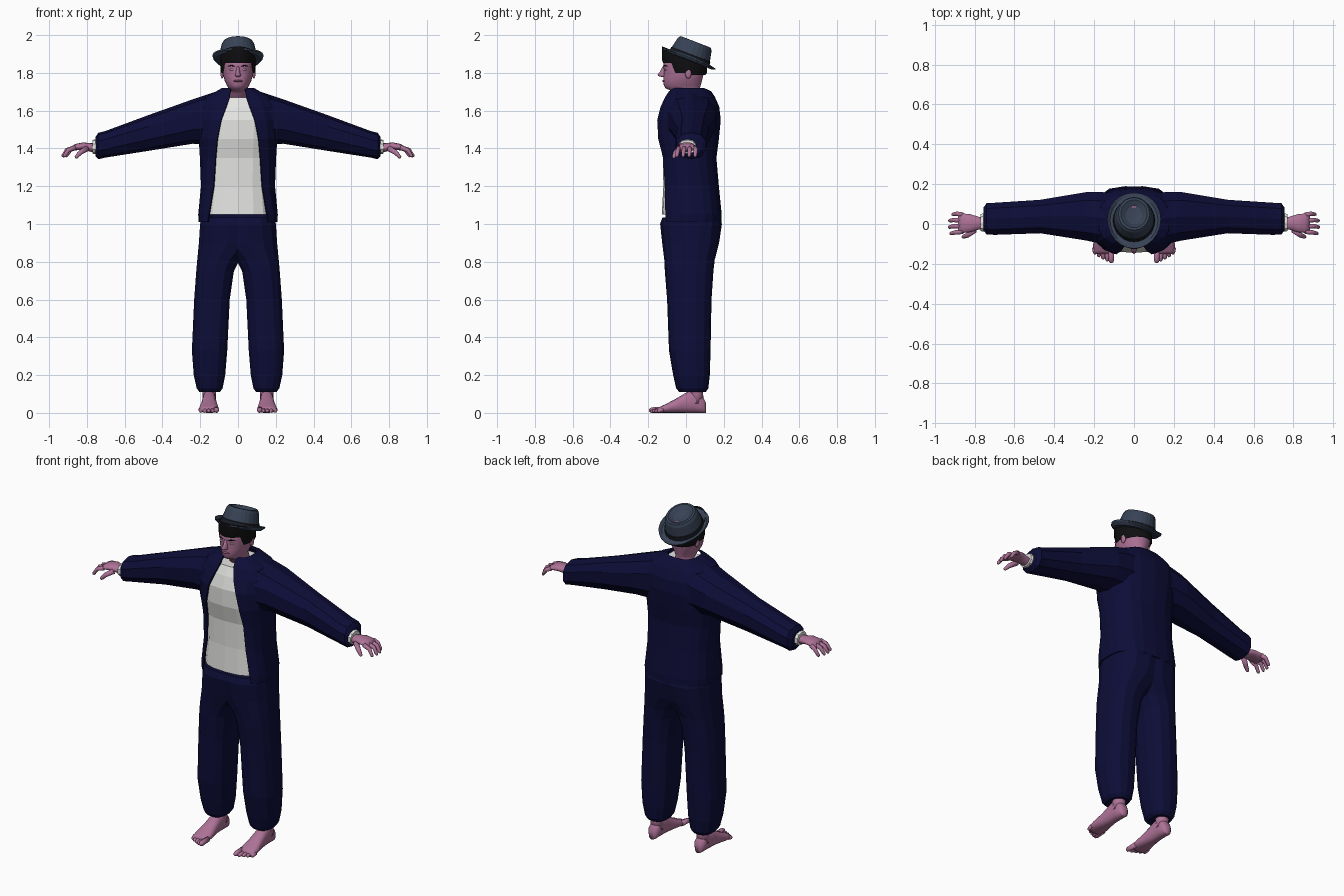
import bpy, bmesh, math
from mathutils import Vector, Matrix

if "Cube" in bpy.data.objects:
    bpy.data.objects.remove(bpy.data.objects["Cube"])


def material(name, rgb):
    m = bpy.data.materials.new(name)
    m.diffuse_color = (*rgb, 1)
    m.use_nodes = True
    m.node_tree.nodes["Principled BSDF"].inputs["Base Color"].default_value = m.diffuse_color
    return m


SKIN = material("skin", (0.42, 0.17, 0.31))
NAVY = material("navy cloth", (0.004, 0.004, 0.04))
WHITE = material("white shirt", (0.78, 0.78, 0.76))
FELT = material("hat felt", (0.038, 0.055, 0.09))
BAND = material("hat band", (0.01, 0.012, 0.018))
HAIR = material("black hair", (0.005, 0.005, 0.006))
LIP = material("lips", (0.3, 0.1, 0.19))
EYE = material("eye", (0.5, 0.42, 0.48))


def oval(n, p=1.0, start=0.0):
    """Unit superellipse (s, c) pairs; start > 0 leaves a gap at c = 1."""
    out = []
    steps = n if start == 0 else n - 1
    for i in range(n):
        t = start + (2 * math.pi - 2 * start) * i / steps
        s, c = math.sin(t), math.cos(t)
        out.append((math.copysign(abs(s) ** p, s), math.copysign(abs(c) ** p, c)))
    return out


def loft(bm, rings, closed=True, caps=True, mat=lambda k: 0):
    vs = [[bm.verts.new(c) for c in r] for r in rings]
    n = len(vs[0])
    for k in range(len(vs) - 1):
        for i in range(n if closed else n - 1):
            j = (i + 1) % n
            f = bm.faces.new((vs[k][i], vs[k][j], vs[k + 1][j], vs[k + 1][i]))
            f.material_index = mat(k)
    if caps:
        bm.faces.new(vs[0]).material_index = mat(0)
        bm.faces.new(vs[-1]).material_index = mat(len(vs) - 2)


def tube(bm, pts, radii, n=10):
    pts = [Vector(p) for p in pts]
    end = (pts[-1] - pts[-2]).normalized() * radii[-1]
    pts, radii = pts + [pts[-1] + end * 0.7, pts[-1] + end], radii + [radii[-1] * 0.7, radii[-1] * 0.2]
    rings = []
    for i, (p, r) in enumerate(zip(pts, radii)):
        d = pts[min(i + 1, len(pts) - 1)] - pts[max(i - 1, 0)]
        q = d.to_track_quat('Z', 'Y')
        rings.append([p + q @ Vector((r * s, r * c, 0)) for s, c in oval(n)])
    loft(bm, rings)


def ball(bm, loc, size):
    m = Matrix.Translation(loc) @ Matrix.Diagonal((*size, 1))
    bmesh.ops.create_uvsphere(bm, u_segments=12, v_segments=8, radius=1, matrix=m)


def finish(bm, name, mats, smooth=False, mirror=False, thick=0):
    bmesh.ops.recalc_face_normals(bm, faces=bm.faces)
    me = bpy.data.meshes.new(name)
    for f in bm.faces:
        f.smooth = smooth
    bm.to_mesh(me)
    bm.free()
    for m in mats:
        me.materials.append(m)
    ob = bpy.data.objects.new(name, me)
    bpy.context.collection.objects.link(ob)
    if thick:
        s = ob.modifiers.new("thickness", 'SOLIDIFY')
        s.thickness, s.offset = thick, 0
    if mirror:
        ob.modifiers.new("mirror", 'MIRROR').use_mirror_merge = False
    return ob


def level(z, w, yf, yb, n, p, gap=0, xc=0):
    """Horizontal ring, front at c = 1, optionally open at the front."""
    start = math.asin((gap / w) ** (1 / p)) if gap else 0
    yc, d = (yf + yb) / 2, (yb - yf) / 2
    return [(xc + w * s, yc - d * c, z) for s, c in oval(n, p, start)]


# Jacket body: z, half width, front, back, half opening
P = 0.75
body = [(1.01, .205, -.14, .185, .158), (1.05, .207, -.138, .185, .152), (1.2, .192, -.13, .17, .127),
        (1.35, .198, -.132, .157, .117), (1.45, .205, -.155, .17, .108), (1.55, .21, -.155, .18, .088),
        (1.62, .205, -.133, .172, .062), (1.67, .175, -.108, .15, .045), (1.70, .112, -.09, .13, .04),
        (1.716, .085, -.065, .095, .035)]
bm = bmesh.new()
loft(bm, [level(z, w, f, b, 17, P, g) for z, w, f, b, g in body], closed=False, caps=False)
finish(bm, "jacket_body", [NAVY], thick=.008)

# Shirt body under the jacket
bm = bmesh.new()
loft(bm, [level(z, w - .02, f + .01, b - .02, 18, P) for z, w, f, b, g in body[1:8]])
finish(bm, "shirt", [WHITE])


def across(x, zb, zt, yf, yb, n=10, p=.85):
    return [(x, (yf + yb) / 2 + (yb - yf) / 2 * s, (zt + zb) / 2 + (zt - zb) / 2 * c) for s, c in oval(n, p)]


# Sleeves
bm = bmesh.new()
loft(bm, [across(*a) for a in ((.12, 1.42, 1.70, -.115, .165), (.24, 1.425, 1.66, -.088, .165),
                               (.47, 1.388, 1.578, -.05, .125), (.70, 1.352, 1.493, -.058, .11),
                               (.74, 1.343, 1.483, -.055, .108), (.755, 1.36, 1.46, -.035, .085))])
finish(bm, "sleeves", [NAVY], mirror=True)

# Shirt cuffs
bm = bmesh.new()
loft(bm, [across(.73, 1.37, 1.455, -.04, .06), across(.77, 1.372, 1.445, -.038, .052)])
finish(bm, "shirt_cuffs", [WHITE], mirror=True)

# Trouser legs: z, inner x, outer x, front, back
legs = [(1.035, -.12, .195, -.125, .18), (1.0, -.12, .204, -.137, .19), (.9, -.1, .21, -.126, .175),
        (.81, -.01, .218, -.115, .152), (.75, .02, .223, -.112, .145), (.6, .042, .234, -.10, .135),
        (.33, .055, .246, -.09, .13), (.2, .066, .236, -.068, .126), (.13, .08, .22, -.052, .118),
        (.11, .095, .205, -.035, .105)]
bm = bmesh.new()
loft(bm, [level(z, (b - a) / 2, f, k, 14, .8, xc=(a + b) / 2) for z, a, b, f, k in legs])
finish(bm, "trouser_legs", [NAVY], mirror=True)

# Hands: palm, curled fingers, thumb
bm = bmesh.new()
loft(bm, [across(x, z - h, z + h, .004 - w, .004 + w, 14, 1) for x, z, h, w in (
    (.73, 1.40, .026, .033), (.78, 1.405, .023, .033), (.82, 1.412, .02, .046),
    (.86, 1.407, .017, .05), (.882, 1.398, .012, .046))])
for i, e in enumerate((-.002, .006, .004, -.012)):
    y = -.038 + .028 * i
    tube(bm, [(.86, y, 1.405), (.9 + e, y * 1.12, 1.392), (.92 + e, y * 1.15 - .004, 1.362)], [.013, .0115, .009])
tube(bm, [(.80, -.03, 1.40), (.835, -.056, 1.378), (.855, -.064, 1.356)], [.016, .013, .01])
finish(bm, "hands", [SKIN], smooth=True, mirror=True)

# Feet: sole stations along y, ankle, toes
bm = bmesh.new()
loft(bm, [[(xc + hx * s, y, h / 2 * (1 + c)) for s, c in oval(16, .85)] for y, xc, hx, h in (
    (.107, .152, .018, .05), (.092, .152, .032, .08), (.05, .152, .036, .125), (0, .153, .037, .107),
    (-.05, .153, .043, .077), (-.10, .154, .051, .05), (-.135, .154, .05, .034), (-.15, .152, .045, .024))])
tube(bm, [(.152, .057, .05), (.152, .055, .1), (.152, .05, .18)], [.036, .036, .042], 14)
for i, y in enumerate((-.182, -.178, -.168, -.157, -.143)):
    r = .010 if i else .0145
    tube(bm, [(.116 + .021 * i, -.12, .018), (.114 + .0205 * i, y, r)], [r * 1.1, r], 8)
finish(bm, "feet", [SKIN], smooth=True, mirror=True)

# Head and neck: z, half width, front, back
head = [(1.62, .048, -.04, .07), (1.69, .05, -.048, .072), (1.708, .046, -.085, .072), (1.718, .05, -.108, .074),
        (1.735, .06, -.118, .078), (1.76, .071, -.119, .085), (1.785, .078, -.119, .091), (1.81, .082, -.117, .095),
        (1.835, .084, -.121, .098), (1.87, .085, -.116, .1), (1.90, .08, -.09, .098), (1.93, .06, -.05, .09)]
bm = bmesh.new()
loft(bm, [level(z, w, f, b, 28, .95) for z, w, f, b in head])
# Nose wedge and ears
loft(bm, [level(z, w, f, -.08, 10, 1) for z, w, f in (
    (1.779, .008, -.13), (1.783, .017, -.146), (1.79, .016, -.151), (1.805, .011, -.139), (1.835, .009, -.123))])
for s in (-1, 1):
    ball(bm, (s * .084, .012, 1.797), (.009, .017, .027))
finish(bm, "head", [SKIN], smooth=True)

# Facial details
bm = bmesh.new()
ball(bm, (.033, -.108, 1.817), (.013, .006, .0055))
finish(bm, "eyes", [EYE], smooth=True, mirror=True)
bm = bmesh.new()
tube(bm, [(.015, -.117, 1.835), (.035, -.112, 1.839), (.053, -.1, 1.835)], [.003, .0035, .002], 6)
finish(bm, "eyebrows", [HAIR], smooth=True, mirror=True)
bm = bmesh.new()
ball(bm, (0, -.116, 1.757), (.024, .01, .006))
finish(bm, "mouth", [LIP], smooth=True)

# Hair: fringe higher at the front, longer at sides and back
bm = bmesh.new()
rings = []
for k, w in ((0, .086), (.15, .092), (1, .093)):
    ring = []
    for s, c in oval(28):
        y = -.008 - (.118 if w > .09 else .112) * c
        low = 1.852 if c > .6 else (1.80 if c > -.2 else 1.79)
        ring.append((w * s, y, low + (1.885 - .39 * (y - .015) - low) * k))
    rings.append(ring)
loft(bm, rings, caps=False)
finish(bm, "hair", [HAIR], smooth=True)

# Hat, tilted back: crown with creased top, dark band
TILT = Matrix.Translation((0, .015, 1.87)) @ Matrix.Rotation(math.radians(-21), 4, 'X')


def hat_ring(rx, ry, z, side=0, yc=0, dip=0):
    return [TILT @ Vector((rx * s, yc - ry * c, z + side * s * s - dip * max(c, 0) ** 4)) for s, c in oval(24)]


bm = bmesh.new()
loft(bm, [hat_ring(*a) for a in ((.105, .113, .0), (.106, .114, .004), (.103, .111, .028), (.1, .108, .03),
                                 (.087, .096, .085), (.078, .087, .1), (.066, .075, .101),
                                 (.04, .05, .082), (.01, .014, .074))],
     mat=lambda k: 1 if k in (1, 2) else 0)
finish(bm, "hat_crown", [FELT, BAND], smooth=False)

# Brim, curled up at the sides
bm = bmesh.new()
loft(bm, [hat_ring(*a) for a in ((.095, .1, -.004), (.12, .133, -.006, .004), (.134, .149, .0, .016),
                                 (.135, .15, .006, .018), (.12, .134, .002, .006), (.095, .1, .006))], caps=False)
finish(bm, "hat_brim", [FELT])
